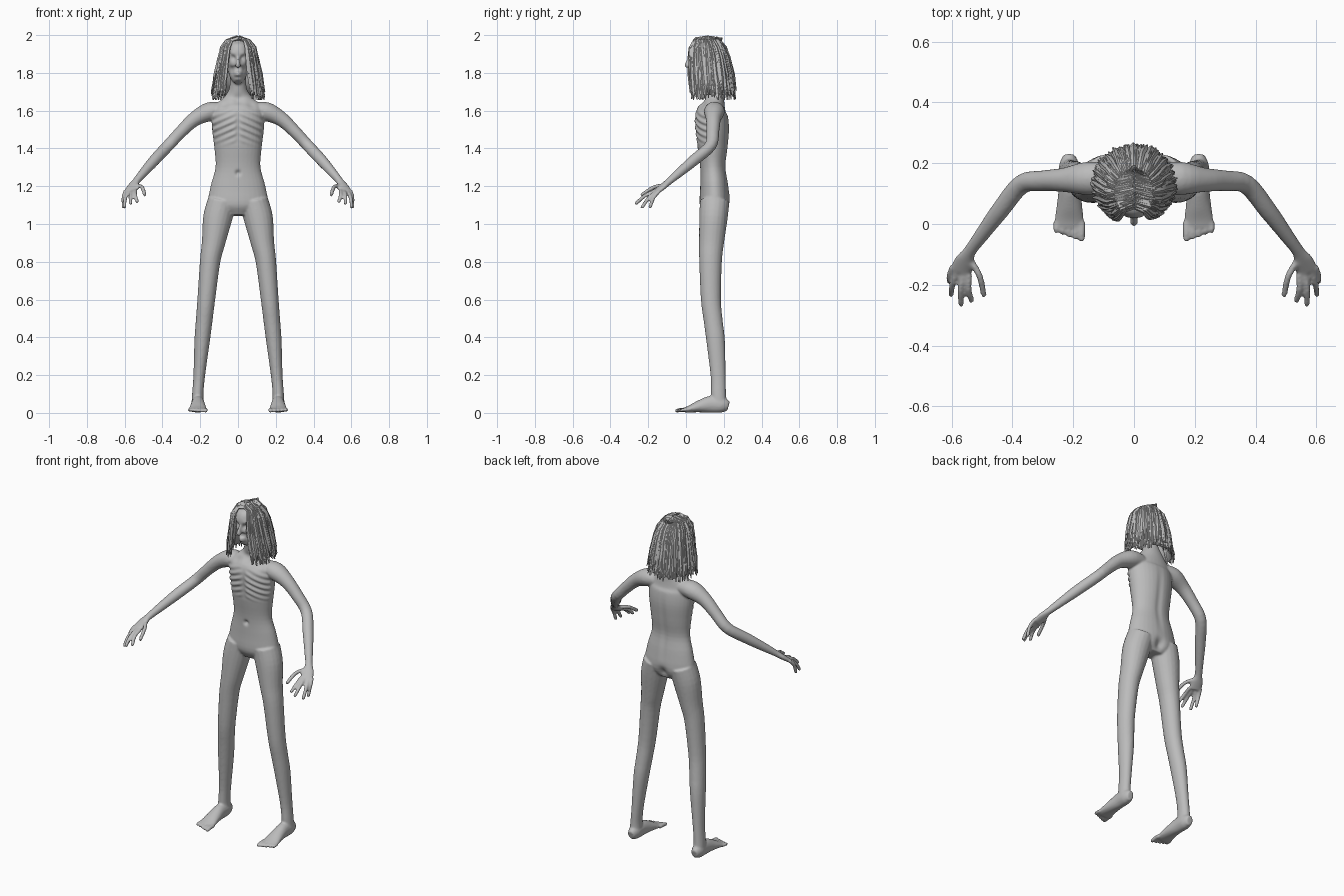
import bpy, bmesh, math, random
from mathutils import Vector

random.seed(4)
cube = bpy.data.objects.get("Cube")
if cube:
    bpy.data.objects.remove(cube, do_unlink=True)

grey = bpy.data.materials.new("plain grey")
grey.use_nodes = True
grey.diffuse_color = (0.5, 0.5, 0.5, 1)
grey.node_tree.nodes["Principled BSDF"].inputs["Base Color"].default_value = (0.5, 0.5, 0.5, 1)


def smooth_path(pts, steps):
    """Catmull-Rom through rings of (x, y, z, width radius, depth radius)."""
    pts = [Vector(p) for p in pts]
    out = []
    for i in range(len(pts) - 1):
        a, b = pts[max(i - 1, 0)], pts[i]
        c, d = pts[i + 1], pts[min(i + 2, len(pts) - 1)]
        for k in range(steps):
            t = k / steps
            out.append(0.5 * (2 * b + (c - a) * t + (2 * a - 5 * b + 4 * c - d) * t * t
                              + (3 * b - a - 3 * c + d) * t ** 3))
    return out + [pts[-1]]


def tube(bm, pts, ref, sides=20, steps=4):
    """Closed loft along a path; width runs across ref and the path."""
    path = smooth_path(pts, steps)
    rings = []
    for i, p in enumerate(path):
        t = (path[min(i + 1, len(path) - 1)].xyz - path[max(i - 1, 0)].xyz).normalized()
        u = Vector(ref).cross(t).normalized()
        v = t.cross(u)
        ring = []
        for k in range(sides):
            a = math.tau * k / sides
            ring.append(bm.verts.new(p.xyz + u * p[3] * math.cos(a) + v * p[4] * math.sin(a)))
        rings.append(ring)
    for r, q in zip(rings, rings[1:]):
        for k in range(sides):
            n = (k + 1) % sides
            bm.faces.new((r[k], r[n], q[n], q[k]))
    bm.faces.new(rings[0][::-1])
    bm.faces.new(rings[-1])


def digit(bm, base, mid, tip, r, ref):
    """Finger or toe with a rounded tip."""
    b, m, t = Vector(base), Vector(mid), Vector(tip)
    end = t + (t - m).normalized() * r * 0.5
    tube(bm, [(*b, r, r), (*m, r, r), (*t, r * .9, r * .9), (*end, r * .45, r * .45)], ref, 10, 3)


def make_object(name, bm, angle=60):
    mesh = bpy.data.meshes.new(name)
    bmesh.ops.recalc_face_normals(bm, faces=bm.faces)
    bm.to_mesh(mesh)
    bm.free()
    obj = bpy.data.objects.new(name, mesh)
    bpy.context.collection.objects.link(obj)
    mesh.materials.append(grey)
    bpy.ops.object.select_all(action='DESELECT')
    obj.select_set(True)
    bpy.context.view_layer.objects.active = obj
    bpy.ops.object.shade_smooth_by_angle(angle=math.radians(angle))
    return obj


Y, Z = (0, 1, 0), (0, 0, 1)
bm = bmesh.new()

# Torso and neck
tube(bm, [(0, .15, 1.045, .08, .05), (0, .153, 1.10, .155, .08), (0, .15, 1.2, .145, .075),
          (0, .143, 1.3, .119, .068), (0, .142, 1.4, .125, .08), (0, .14, 1.5, .137, .09),
          (0, .135, 1.58, .138, .086), (0, .145, 1.63, .12, .062), (0, .15, 1.67, .075, .05),
          (0, .14, 1.72, .046, .045), (0, .125, 1.8, .042, .045)], Y, 32)
# Head
tube(bm, [(0, .06, 1.752, .02, .024), (0, .075, 1.775, .038, .05), (0, .1, 1.81, .052, .078),
          (0, .108, 1.86, .062, .09), (0, .115, 1.91, .07, .095), (0, .118, 1.95, .06, .08),
          (0, .118, 1.975, .03, .04)], Y, 28)
# Nose and lips
tube(bm, [(0, .028, 1.885, .007, .01), (0, .012, 1.86, .008, .012),
          (0, .008, 1.84, .014, .015), (0, .016, 1.83, .01, .008)], Y, 12)
for z in (1.802, 1.789):
    tube(bm, [(-.022, .042, z, .004, .004), (0, .026, z, .008, .006), (.022, .042, z, .004, .004)], Z, 10)

for s in (-1, 1):
    # Leg
    tube(bm, [(s * .085, .152, 1.12, .075, .078), (s * .108, .145, 1.03, .077, .075),
              (s * .13, .135, .9, .062, .066), (s * .148, .13, .8, .054, .06),
              (s * .168, .132, .6, .047, .053), (s * .18, .145, .48, .044, .05),
              (s * .19, .157, .38, .041, .049), (s * .205, .17, .2, .031, .04),
              (s * .213, .172, .1, .03, .04), (s * .213, .175, .04, .034, .042)], Y)
    # Foot and toes
    tube(bm, [(s * .213, .225, .035, .02, .026), (s * .213, .19, .043, .034, .042),
              (s * .212, .13, .045, .035, .045), (s * .212, .07, .034, .041, .032),
              (s * .213, .02, .021, .047, .019), (s * .213, -.01, .015, .045, .013)], Z)
    for i in range(5):
        x = .172 + .021 * i
        tip = -.052 + .007 * i
        digit(bm, (s * x, .01, .016), (s * x, -.02, .016), (s * x, tip, .011), .0115 - .0006 * i, Z)
    # Arm and palm
    tube(bm, [(s * .07, .15, 1.6, .045, .04), (s * .15, .15, 1.595, .055, .05),
              (s * .23, .145, 1.555, .04, .039), (s * .3, .142, 1.49, .034, .033),
              (s * .37, .13, 1.415, .032, .031), (s * .44, .045, 1.34, .03, .03),
              (s * .50, -.035, 1.272, .024, .024), (s * .54, -.09, 1.225, .021, .018),
              (s * .555, -.12, 1.2, .033, .016), (s * .57, -.155, 1.172, .037, .013)], Z)
    # Fingers, little finger first, then thumb
    tips = [(.606, -.19, 1.09), (.602, -.232, 1.088), (.568, -.265, 1.108), (.534, -.252, 1.118)]
    for i, tip in enumerate(tips):
        base = Vector((.596 - .018 * i, -.14 - .009 * i, 1.175))
        mid = base.lerp(Vector(tip), .5) + Vector((.006, -.006, .008))
        flip = Vector((s, 1, 1))
        digit(bm, base * flip, mid * flip, Vector(tip) * flip, .0105, Z)
    digit(bm, (s * .54, -.115, 1.205), (s * .508, -.17, 1.195), (s * .494, -.232, 1.155), .011, Z)

# Fuse the parts into one skin
body = make_object("body", bm)
remesh = body.modifiers.new("fuse", 'REMESH')
remesh.mode = 'VOXEL'
remesh.voxel_size = .006
soften = body.modifiers.new("soften", 'SMOOTH')
soften.iterations = 4
skin = bpy.data.meshes.new_from_object(body.evaluated_get(bpy.context.evaluated_depsgraph_get()))
body.modifiers.clear()
body.data = skin

# Sculpt eye sockets, eyelids, navel, collar hollow, cleft and ribs: centre, radius, depth
marks = [((0, .075, 1.27), .013, .014), ((0, .1, 1.655), .025, .008), ((0, .235, 1.09), .03, .014),
         ((0, .23, 1.06), .025, .014), ((0, .05, 1.795), .008, .004)]
for s in (-1, 1):
    marks += [((s * .026, .03, 1.878), .016, .014), ((s * .026, .038, 1.876), .008, -.007),
              ((s * .042, .05, 1.82), .018, .006), ((s * .026, .03, 1.903), .012, -.004),
              ((s * .07, .09, 1.63), .025, .006)]
marks = [(Vector(c), r, d) for c, r, d in marks]
shifts = []
for v in skin.vertices:
    move = 0
    for c, r, d in marks:
        gap = (v.co - c).length_squared / (r * r)
        if gap < 6:
            move -= d * math.exp(-gap)
    x, y, z = abs(v.co.x), v.co.y, v.co.z
    if 1.41 < z < 1.62 and x < .135 and y < .14:
        fade = math.sin(math.pi * (z - 1.41) / .21) * min(1, x / .03) * min(1, (.14 - y) / .03)
        move += .004 * fade * math.sin((z + .45 * x) * math.tau / .036)
        move -= .005 * math.exp(-(x / .012) ** 2) * math.sin(math.pi * (z - 1.41) / .21)
    if 1.12 < z < 1.6 and y > .17:
        move -= .006 * math.exp(-(x / .02) ** 2) * math.sin(math.pi * (z - 1.12) / .48)
    shifts.append(v.normal * move)
for v, shift in zip(skin.vertices, shifts):
    v.co += shift
skin.shade_smooth()

# Hair levels: height, half width, front, back
LEVELS = [(1.972, .06, .03, .175), (1.93, .088, .006, .21), (1.87, .102, .0, .23),
          (1.78, .12, .0, .248), (1.685, .138, .004, .262)]
OPEN = math.radians(32)


def hair_line(angle, scale=1.0, drop=0.0):
    """Points from the parting, over the skull, down to the hem."""
    fore = math.cos(angle)
    pts = [Vector((.004 * math.sin(angle), .115 - .075 * fore, 1.988 - .012 * abs(fore)))]
    for i, (z, rx, front, back) in enumerate(LEVELS):
        mid, ry = (front + back) / 2, (back - front) / 2
        fall = drop * i / (len(LEVELS) - 1)
        pts.append(Vector((rx * scale * math.sin(angle), mid - ry * scale * fore, z - fall)))
    return pts


# Hair underlayer, open over the face
bm = bmesh.new()
count = 48
cols = []
for k in range(count + 1):
    line = hair_line(OPEN + (math.tau - 2 * OPEN) * k / count, .94)
    cols.append([bm.verts.new(p) for p in line])
for a, b in zip(cols, cols[1:]):
    for i in range(len(a) - 1):
        bm.faces.new((a[i], b[i], b[i + 1], a[i + 1]))
cap = make_object("hair_underlayer", bm)
cap.modifiers.new("thickness", 'SOLIDIFY').thickness = .006

# Hair locks, flat and tapering with ragged ends
bm = bmesh.new()
locks = 230
for k in range(locks):
    angle = OPEN + (math.tau - 2 * OPEN) * (k + random.random()) / locks
    scale = random.uniform(.93, 1.03)
    line = hair_line(angle, scale, random.uniform(-.03, .03))
    sway = random.uniform(-.012, .012)
    width = random.uniform(.006, .011)
    side = Vector((math.cos(angle), math.sin(angle), 0))
    out = Vector((math.sin(angle), -math.cos(angle), 0))
    rings = []
    for i, p in enumerate(line):
        t = i / (len(line) - 1)
        p = p + side * sway * t * math.sin(3 * t + k) + out * random.uniform(-.003, .004)
        p.z = min(p.z + random.uniform(-.002, .008) * (1 - t), 1.998)
        w = width * (.55 + .9 * t if t < .9 else .35)
        d = .0045 if t < .9 else .002
        lift = out * d if i else Vector((0, 0, d))
        rings.append([bm.verts.new(q) for q in (p - side * w, p + lift, p + side * w, p - lift)])
    for r, q in zip(rings, rings[1:]):
        for j in range(4):
            n = (j + 1) % 4
            bm.faces.new((r[j], r[n], q[n], q[j]))
    bm.faces.new(rings[0][::-1])
    bm.faces.new(rings[-1])
make_object("hair_locks", bm, 35)
